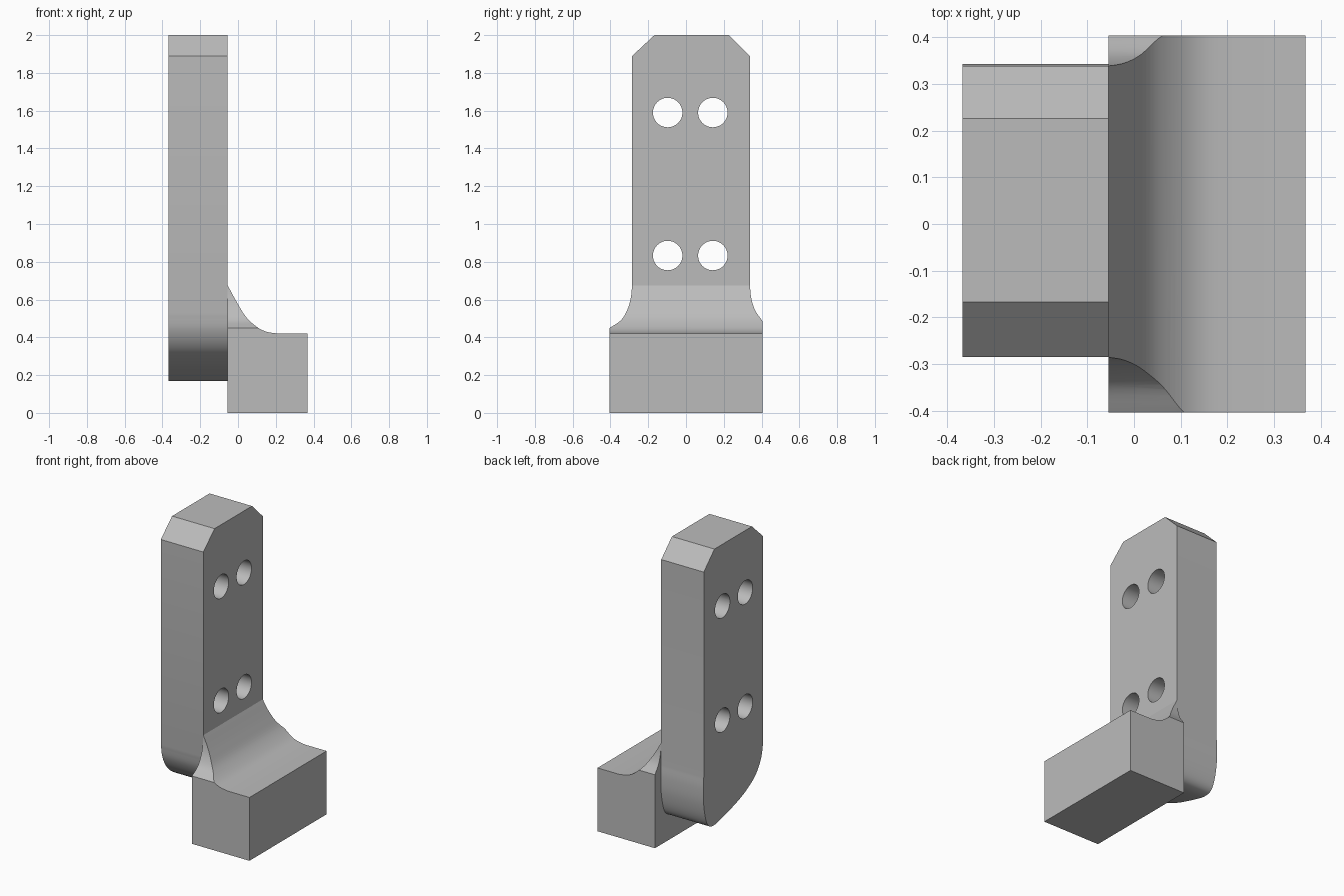
import bpy
import bmesh
import math
from mathutils import Vector

cube = bpy.data.objects.get("Cube")
if cube:
    bpy.data.objects.remove(cube, do_unlink=True)

metal = bpy.data.materials.new("plain grey")
metal.use_nodes = True
grey = (0.5, 0.5, 0.5, 1)
metal.diffuse_color = grey
metal.node_tree.nodes["Principled BSDF"].inputs["Base Color"].default_value = grey


def smooth(points, steps=5):
    """Smooth curve passing through a few points."""
    p = [Vector(q) for q in points]
    p = [2 * p[0] - p[1]] + p + [2 * p[-1] - p[-2]]
    out = []
    for a, b, c, d in zip(p, p[1:], p[2:], p[3:]):
        for i in range(steps):
            t = i / steps
            out.append(0.5 * (2 * b + (c - a) * t + (2 * a - 5 * b + 4 * c - d) * t ** 2
                              + (3 * b - a - 3 * c + d) * t ** 3))
    return out + [p[-2]]


def prism(name, outline, axis, low, high):
    """Extrude a closed outline along x (outline in y, z) or y (outline in x, z)."""
    bm = bmesh.new()
    place = (lambda u, v: (low, u, v)) if axis == "x" else (lambda u, v: (u, low, v))
    face = bm.faces.new([bm.verts.new(place(u, v)) for u, v in outline])
    shift = Vector((high - low, 0, 0)) if axis == "x" else Vector((0, high - low, 0))
    made = bmesh.ops.extrude_face_region(bm, geom=[face])["geom"]
    bmesh.ops.translate(bm, vec=shift, verts=[v for v in made if isinstance(v, bmesh.types.BMVert)])
    bmesh.ops.recalc_face_normals(bm, faces=bm.faces)
    mesh = bpy.data.meshes.new(name)
    bm.to_mesh(mesh)
    bm.free()
    mesh.materials.append(metal)
    obj = bpy.data.objects.new(name, mesh)
    bpy.context.collection.objects.link(obj)
    return obj


def select(obj):
    bpy.ops.object.select_all(action="DESELECT")
    obj.select_set(True)
    bpy.context.view_layer.objects.active = obj


def combine(obj, cutter, operation):
    """Apply a boolean and discard its helper."""
    select(obj)
    mod = obj.modifiers.new(operation, "BOOLEAN")
    mod.operation, mod.object, mod.solver = operation, cutter, "EXACT"
    bpy.ops.object.modifier_apply(modifier=mod.name)
    bpy.data.objects.remove(cutter, do_unlink=True)


JOINT = -0.055    # plane where plate and foot meet

# Upright plate: chamfered top, lopsided rounded bottom
bottom = smooth([(0.338, 0.53), (0.343, 0.45), (0.339, 0.35), (0.32, 0.25), (0.29, 0.19),
                 (0.24, 0.17), (0.15, 0.185), (-0.04, 0.242), (-0.16, 0.302),
                 (-0.225, 0.36), (-0.268, 0.44), (-0.285, 0.53)])
plate = prism("upright_plate", bottom + [(-0.285, 1.89), (-0.167, 2), (0.226, 2), (0.338, 1.89)],
              "x", -0.367, JOINT)

# Four bolt holes through the plate
for y in (-0.097, 0.142):
    for z in (0.833, 1.59):
        circle = [(y + 0.078 * math.cos(a * math.tau / 48), z + 0.078 * math.sin(a * math.tau / 48))
                  for a in range(48)]
        combine(plate, prism("hole_cutter", circle, "x", -0.5, 0.1), "DIFFERENCE")

# Foot block: concave sweep up to the plate, crossed with flared sides
sweep = smooth([(JOINT, 0.675), (0, 0.575), (0.045, 0.505), (0.1, 0.455), (0.15, 0.43), (0.21, 0.42)])
foot = prism("foot_block", sweep + [(0.367, 0.42), (0.367, 0), (JOINT, 0)], "y", -0.404, 0.404)
right_flare = smooth([(-0.404, 0.45), (-0.345, 0.49), (-0.311, 0.545), (-0.292, 0.61), (-0.285, 0.68)])
left_flare = smooth([(0.338, 0.68), (0.345, 0.61), (0.365, 0.545), (0.404, 0.487)])
flares = right_flare + left_flare + [(0.404, -0.1), (-0.404, -0.1)]
combine(foot, prism("flare_cutter", flares, "x", JOINT - 0.1, 0.5), "INTERSECT")

for obj in (plate, foot):
    select(obj)
    bpy.ops.object.shade_smooth_by_angle(angle=math.radians(25))
